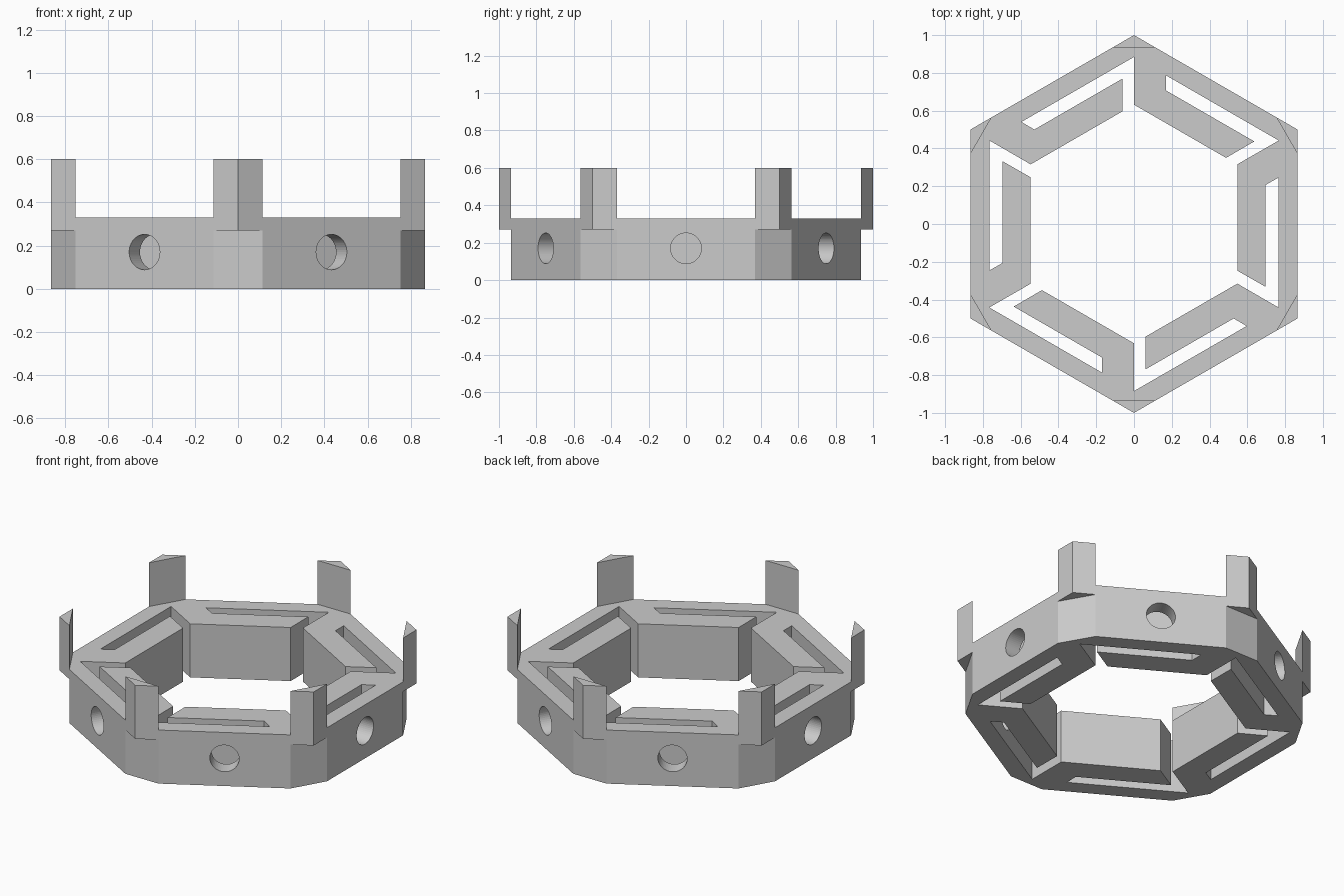
import bpy, bmesh, math
from mathutils import Matrix, Vector

if "Cube" in bpy.data.objects:
    bpy.data.objects.remove(bpy.data.objects["Cube"])

BODY_H, POST_Z, POST_TOP = 0.33, 0.27, 0.60
CUT = 0.13  # corner chamfer length along each hexagon side

grey = bpy.data.materials.new("light grey")
grey.diffuse_color = (0.6, 0.6, 0.6, 1)
grey.use_nodes = True
grey.node_tree.nodes["Principled BSDF"].inputs["Base Color"].default_value = grey.diffuse_color


def turn(p, i):
    """Rotate a 2D point clockwise by i sixths of a turn."""
    return Matrix.Rotation(-i * math.pi / 3, 2) @ Vector(p)


def prism(name, loops, z0, z1):
    """Extrude a flat outline (with optional holes) from z0 to z1."""
    bm = bmesh.new()
    for loop in loops:
        vs = [bm.verts.new((p[0], p[1], z0)) for p in loop]
        for a, b in zip(vs, vs[1:] + vs[:1]):
            bm.edges.new((a, b))
    bmesh.ops.triangle_fill(bm, use_beauty=True, use_dissolve=False, edges=bm.edges[:], normal=(0, 0, 1))
    ext = bmesh.ops.extrude_face_region(bm, geom=bm.faces[:], use_keep_orig=True)
    top = [g for g in ext["geom"] if isinstance(g, bmesh.types.BMVert)]
    bmesh.ops.translate(bm, verts=top, vec=(0, 0, z1 - z0))
    bmesh.ops.recalc_face_normals(bm, faces=bm.faces[:])
    return finish(name, bm)


def finish(name, bm):
    me = bpy.data.meshes.new(name)
    bm.to_mesh(me)
    bm.free()
    me.materials.append(grey)
    ob = bpy.data.objects.new(name, me)
    bpy.context.collection.objects.link(ob)
    return ob


# Outline of one side (the +x one), repeated six times
R3 = math.sqrt(3) / 2
outer_side = [(R3, 0.5 - CUT), (R3, CUT - 0.5)]
inner_side = [(0.766, 0.442), (0.547, 0.316), (0.547, -0.247), (0.697, -0.333),
              (0.697, 0.207), (0.766, 0.246)]
outer = [turn(p, i) for i in range(6) for p in outer_side]
inner = [turn(p, i) for i in range(6) for p in inner_side]
body = prism("ring_body", [outer, inner], 0, BODY_H)

# Round holes through the middle of every outer wall
bm = bmesh.new()
for i in range(6):
    m = (Matrix.Rotation(i * math.pi / 3, 4, 'Z') @ Matrix.Translation((0.82, 0, 0.17))
         @ Matrix.Rotation(math.pi / 2, 4, 'Y'))
    bmesh.ops.create_cone(bm, cap_ends=True, segments=48, radius1=0.082,
                          radius2=0.082, depth=0.16, matrix=m)
cutter = finish("hole_cutter", bm)
cutter.hide_render = True
mod = body.modifiers.new("holes", 'BOOLEAN')
mod.operation = 'DIFFERENCE'
mod.solver = 'EXACT'
mod.object = cutter
bpy.context.view_layer.objects.active = body
bpy.ops.object.modifier_apply(modifier=mod.name)
bpy.data.objects.remove(cutter)

# Triangular posts standing on the six chamfered corners
corner = [(0, 1), (-CUT * R3, 1 - CUT / 2), (CUT * R3, 1 - CUT / 2)]
for i in range(6):
    prism(f"corner_post_{i + 1}", [[turn(p, i) for p in corner]], POST_Z, POST_TOP)
